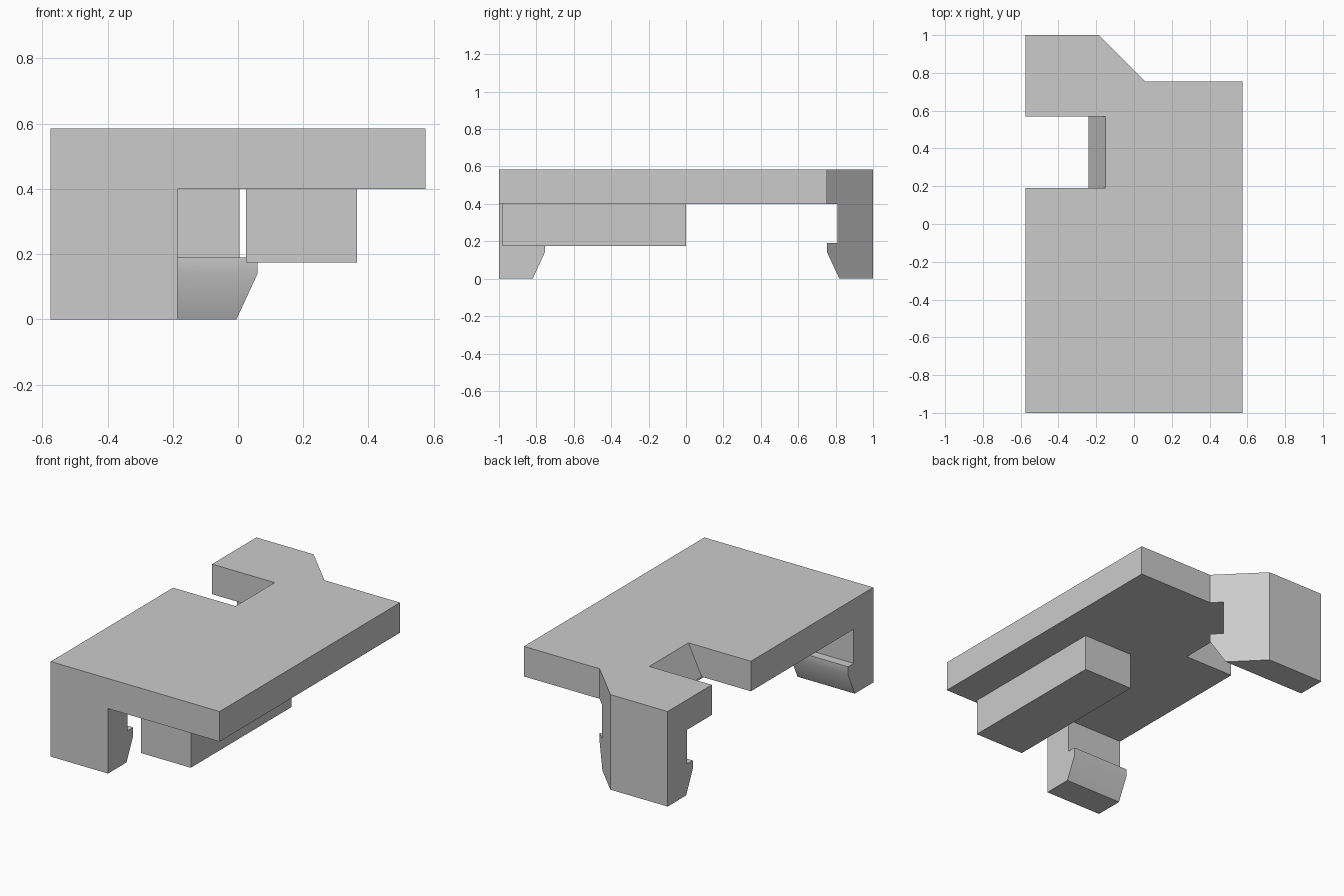
import bpy
import bmesh
import math

default = bpy.data.objects.get("Cube")
if default:
    bpy.data.objects.remove(default, do_unlink=True)

grey = bpy.data.materials.new("plain grey")
grey.use_nodes = True
colour = (0.6, 0.6, 0.6, 1)
grey.diffuse_color = colour
grey.node_tree.nodes["Principled BSDF"].inputs["Base Color"].default_value = colour

LEFT, RIGHT, BOTTOM, TOP = -0.575, 0.575, 0.4, 0.585


def prism(name, start, end):
    """Solid between two matching loops of points."""
    bm = bmesh.new()
    a = [bm.verts.new(p) for p in start]
    b = [bm.verts.new(p) for p in end]
    bm.faces.new(a)
    bm.faces.new(b)
    for i in range(len(a)):
        j = (i + 1) % len(a)
        bm.faces.new((a[i], a[j], b[j], b[i]))
    bmesh.ops.recalc_face_normals(bm, faces=bm.faces)
    mesh = bpy.data.meshes.new(name)
    bm.to_mesh(mesh)
    bm.free()
    mesh.materials.append(grey)
    obj = bpy.data.objects.new(name, mesh)
    bpy.context.collection.objects.link(obj)
    return obj


def combine(body, part, operation):
    """Apply a boolean and remove the used part."""
    mod = body.modifiers.new(part.name, "BOOLEAN")
    mod.object, mod.operation, mod.solver = part, operation, "EXACT"
    bpy.context.view_layer.objects.active = body
    bpy.ops.object.modifier_apply(modifier=mod.name)
    bpy.data.objects.remove(part, do_unlink=True)


# Top plate with a clipped back corner
outline = [(LEFT, -1), (RIGHT, -1), (RIGHT, 0.755), (0.06, 0.755),
           (-0.185, 1), (LEFT, 1)]
body = prism("clip_body", [(x, y, BOTTOM) for x, y in outline],
             [(x, y, TOP) for x, y in outline])

# Side notch with a sloping inner wall
notch = [(-0.8, 0.3), (-0.195 - 0.094, 0.3), (-0.101, 0.685), (-0.8, 0.685)]
combine(body, prism("notch_cutter", [(x, 0.19, z) for x, z in notch],
                    [(x, 0.57, z) for x, z in notch]), "DIFFERENCE")

# Barbed hooks: front one ends square, back one follows the clipped corner
hook = [(1, 0), (0.82, 0), (0.755, 0.14), (0.755, 0.19), (0.81, 0.19),
        (0.81, BOTTOM), (1, BOTTOM)]
for name, side, slant in (("front_hook", -1, 0), ("back_hook", 1, 1)):
    combine(body, prism(name, [(LEFT, side * y, z) for y, z in hook],
                        [(-0.185 + slant * (1 - y), side * y, z) for y, z in hook]),
            "UNION")

# Rail under the plate
rail = [(0.025, -0.98), (0.365, -0.98), (0.365, 0), (0.025, 0)]
combine(body, prism("rail", [(x, y, 0.175) for x, y in rail],
                    [(x, y, BOTTOM) for x, y in rail]), "UNION")

# Merge coplanar faces, keep sharp edges crisp
bm = bmesh.new()
bm.from_mesh(body.data)
bmesh.ops.remove_doubles(bm, verts=bm.verts, dist=0.0005)
bmesh.ops.dissolve_limit(bm, angle_limit=math.radians(1),
                         verts=bm.verts, edges=bm.edges)
bm.to_mesh(body.data)
bm.free()
bpy.ops.object.select_all(action="DESELECT")
body.select_set(True)
bpy.context.view_layer.objects.active = body
bpy.ops.object.shade_smooth_by_angle(angle=math.radians(30))
